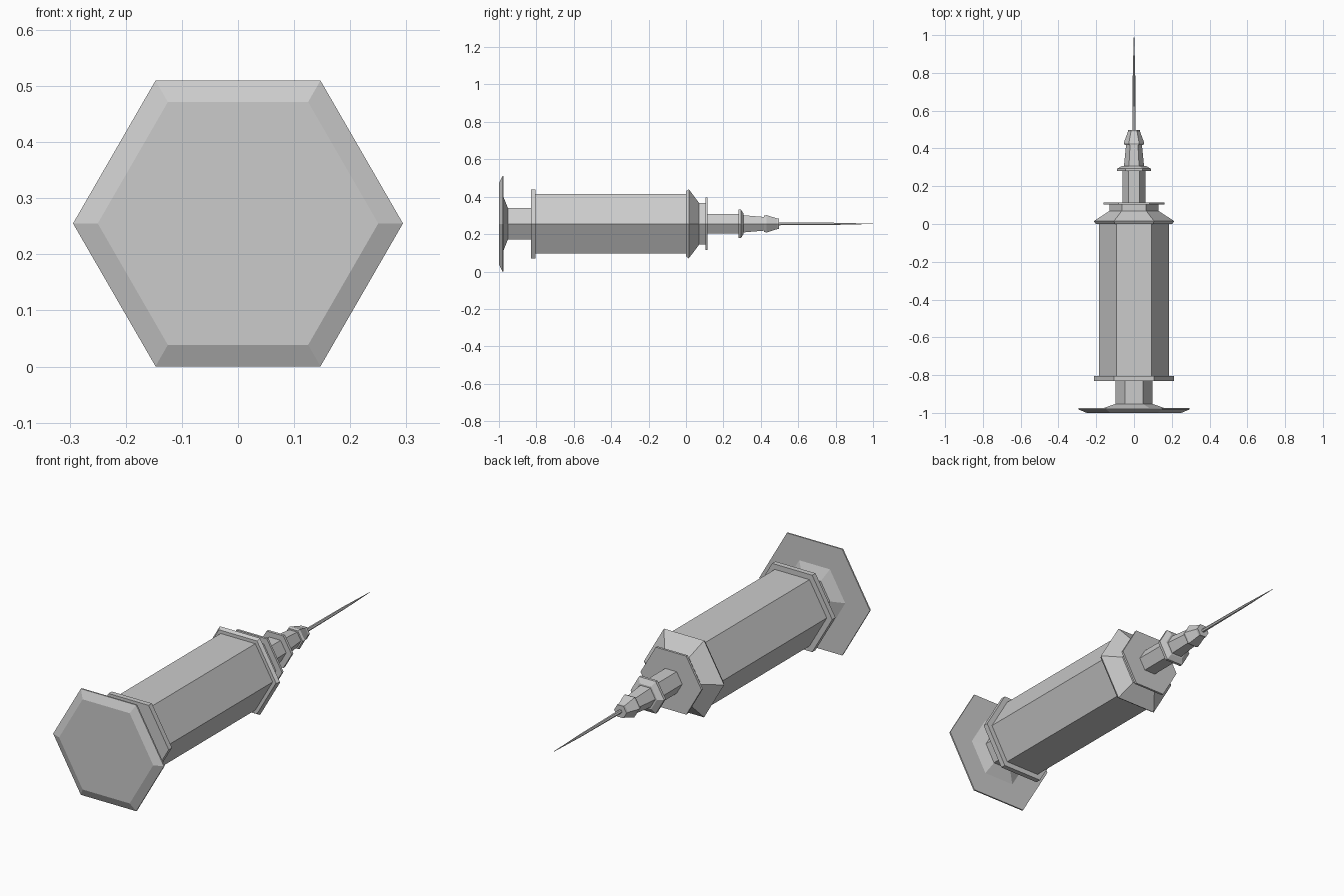
import bpy, bmesh, math

if "Cube" in bpy.data.objects:
    bpy.data.objects.remove(bpy.data.objects["Cube"])

CZ = 0.255   # height of the long axis
SIDES = 6


def hex_lathe(name, profile):
    """Closed six-sided part along y; profile = (y, corner radius) pairs."""
    bm = bmesh.new()
    rings = []
    for y, r in profile:
        rings.append([bm.verts.new((r * math.cos(math.tau * i / SIDES), y,
                                    CZ + r * math.sin(math.tau * i / SIDES)))
                      for i in range(SIDES)])
    for a, b in zip(rings, rings[1:]):
        for i in range(SIDES):
            j = (i + 1) % SIDES
            bm.faces.new((a[i], a[j], b[j], b[i]))
    bm.faces.new(rings[0])
    bm.faces.new(rings[-1])
    bmesh.ops.recalc_face_normals(bm, faces=bm.faces)
    mesh = bpy.data.meshes.new(name)
    bm.to_mesh(mesh)
    bm.free()
    obj = bpy.data.objects.new(name, mesh)
    bpy.context.collection.objects.link(obj)
    return obj


# Plunger: thumb disc with inset centre, then the rod
hex_lathe("plunger", [(-1.0, 0.097), (-1.0, 0.25), (-0.982, 0.294), (-0.975, 0.294),
                      (-0.975, 0.163), (-0.952, 0.097), (-0.82, 0.097)])

# Barrel with finger flange at the rear and a bevelled collar at the front
hex_lathe("barrel", [(-0.83, 0.213), (-0.805, 0.213), (-0.805, 0.184), (0.0, 0.184),
                     (0.0, 0.202), (0.015, 0.213), (0.07, 0.129), (0.104, 0.129)])

# Thin plate in front of the collar
hex_lathe("front_plate", [(0.103, 0.162), (0.114, 0.162)])

# Nozzle with its stop ring
hex_lathe("nozzle", [(0.11, 0.06), (0.28, 0.06), (0.28, 0.089), (0.293, 0.089),
                     (0.308, 0.062), (0.308, 0.053), (0.42, 0.042)])

# Needle hub
hex_lathe("needle_hub", [(0.418, 0.05), (0.43, 0.054), (0.487, 0.033), (0.498, 0.033)])

# Needle narrowing to a point
hex_lathe("needle", [(0.49, 0.009), (0.80, 0.0065), (1.0, 0.001)])
